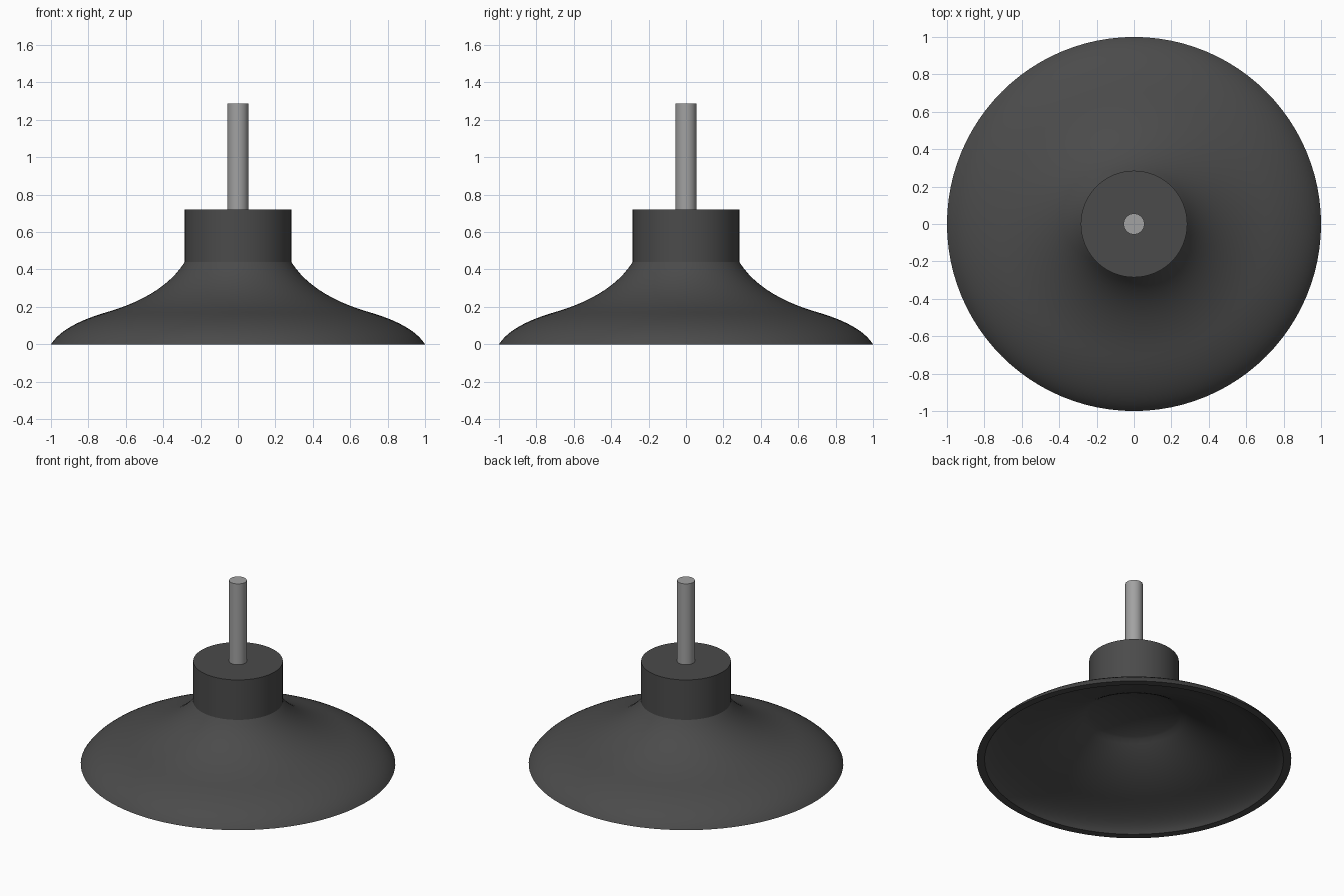
import bpy, bmesh, math
from mathutils import Vector
from mathutils.geometry import interpolate_bezier

if "Cube" in bpy.data.objects:
    bpy.data.objects.remove(bpy.data.objects["Cube"])


def material(name, rgb):
    m = bpy.data.materials.new(name)
    m.diffuse_color = (*rgb, 1)
    m.use_nodes = True
    m.node_tree.nodes["Principled BSDF"].inputs["Base Color"].default_value = m.diffuse_color
    return m


def bezier(a, ha, hb, b, n=12):
    pts = [Vector((p[0], 0, p[1])) for p in (a, ha, hb, b)]
    return [(p.x, p.z) for p in interpolate_bezier(*pts, n)]


def lathe(name, profile, mat, steps=96):
    """Revolve an (r, z) profile around the z axis."""
    bm = bmesh.new()
    verts = [bm.verts.new((r, 0, z)) for r, z in profile]
    edges = [bm.edges.new(pair) for pair in zip(verts, verts[1:])]
    bmesh.ops.spin(bm, geom=verts + edges, axis=(0, 0, 1), cent=(0, 0, 0),
                   angle=math.tau, steps=steps)
    bmesh.ops.remove_doubles(bm, verts=bm.verts, dist=1e-4)
    bmesh.ops.recalc_face_normals(bm, faces=bm.faces)
    mesh = bpy.data.meshes.new(name)
    bm.to_mesh(mesh)
    bm.free()
    obj = bpy.data.objects.new(name, mesh)
    bpy.context.collection.objects.link(obj)
    mesh.materials.append(mat)
    bpy.ops.object.select_all(action='DESELECT')
    obj.select_set(True)
    bpy.context.view_layer.objects.active = obj
    bpy.ops.object.shade_smooth_by_angle(angle=math.radians(30))
    return obj


rubber = material("dark_rubber", (0.07, 0.07, 0.07))
metal = material("grey_metal", (0.36, 0.36, 0.36))

# Rubber cup: hollow underside, rim, flared skirt and straight collar
inner = (bezier((0, 0.38), (0.14, 0.38), (0.24, 0.35), (0.30, 0.325))
         + bezier((0.30, 0.325), (0.40, 0.25), (0.52, 0.18), (0.69, 0.127))[1:]
         + bezier((0.69, 0.127), (0.80, 0.095), (0.91, 0.06), (0.95, 0))[1:])
skirt = (bezier((1, 0), (0.95, 0.08), (0.83, 0.135), (0.70, 0.172))
         + bezier((0.70, 0.172), (0.50, 0.23), (0.36, 0.32), (0.285, 0.44))[1:])
lathe("suction_cup", inner + skirt + [(0.285, 0.72), (0, 0.72)], rubber)

# Metal stud standing on the collar
lathe("stud", [(0, 0.70), (0.056, 0.70), (0.056, 1.287), (0, 1.287)], metal, 48)
